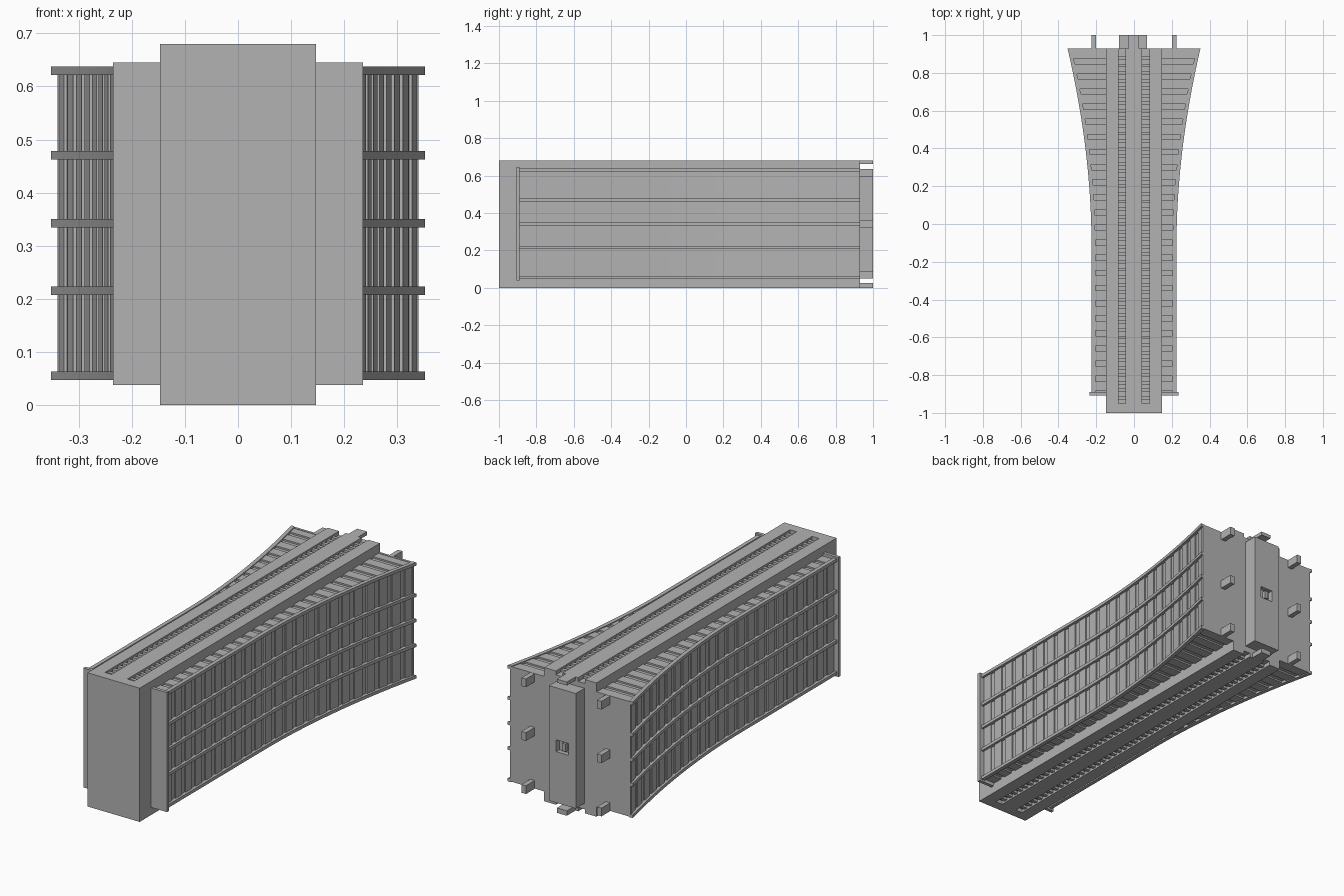
import bpy, bmesh

cube = bpy.data.objects.get("Cube")
if cube:
    bpy.data.objects.remove(cube, do_unlink=True)

grey = bpy.data.materials.new("plain grey")
grey.use_nodes = True
color = (0.45, 0.45, 0.45, 1)
grey.diffuse_color = color
grey.node_tree.nodes["Principled BSDF"].inputs["Base Color"].default_value = color

BACK = 0.93


def add_object(name, bm):
    bmesh.ops.recalc_face_normals(bm, faces=bm.faces)
    mesh = bpy.data.meshes.new(name)
    bm.to_mesh(mesh)
    bm.free()
    mesh.materials.append(grey)
    obj = bpy.data.objects.new(name, mesh)
    bpy.context.scene.collection.objects.link(obj)
    return obj


def prism(bm, outline, z0, z1):
    low = [bm.verts.new((x, y, z0)) for x, y in outline]
    high = [bm.verts.new((x, y, z1)) for x, y in outline]
    bm.faces.new(low)
    bm.faces.new(high)
    for i in range(len(low)):
        j = (i + 1) % len(low)
        bm.faces.new((low[i], low[j], high[j], high[i]))


def box(bm, x0, x1, y0, y1, z0, z1):
    prism(bm, [(x0, y0), (x1, y0), (x1, y1), (x0, y1)], z0, z1)


def mirrored(obj):
    mod = obj.modifiers.new("Mirror", 'MIRROR')
    mod.use_axis[0] = True
    mod.use_clip = False
    return obj


def flare(y):
    """Outer half width along the length."""
    t = max(0, (y + 0.1) / (BACK + 0.1))
    return 0.225 + 0.127 * t ** 1.9


def band(y0, y1, inset, inner, steps):
    """Outline between the flared edge and an inner edge."""
    ys = [y0 + (y1 - y0) * i / steps for i in range(steps + 1)]
    outer = [(flare(y) - inset, y) for y in ys]
    return outer + [(inner(y), y) for y in reversed(ys)]


# Core box with a slightly inset front face
bm = bmesh.new()
box(bm, -0.147, 0.147, -1, BACK, 0.02, 0.66)
add_object("core_box", bm)

# Slotted skins above and below the core
bm = bmesh.new()
for z0, z1 in ((0, 0.02), (0.66, 0.68)):
    box(bm, -0.147, 0.147, -1, -0.95, z0, z1)
    for x0, x1 in ((-0.147, -0.083), (-0.045, 0.043), (0.081, 0.147)):
        box(bm, x0, x1, -0.95, BACK, z0, z1)
add_object("slotted_skins", bm)

# Cross bars lying in the slots
bm = bmesh.new()
for z0, z1 in ((0.008, 0.02), (0.66, 0.672)):
    for i in range(46):
        y = -0.93 + i * 0.04
        for x0, x1 in ((-0.083, -0.045), (0.043, 0.081)):
            box(bm, x0, x1, y, y + 0.018, z0, z1)
add_object("slot_bars", bm)

# Flared side bodies
bm = bmesh.new()
prism(bm, band(-0.89, BACK - 0.01, 0.018, lambda y: 0.14, 40), 0.06, 0.625)
mirrored(add_object("side_body", bm))

# Transverse slats wrapped round the side bodies
bm = bmesh.new()
pitch = 0.08
for i in range(23):
    y = -0.885 + i * pitch
    prism(bm, band(y, min(y + 0.052, BACK), 0.012, lambda y: 0.14, 2), 0.052, 0.633)
mirrored(add_object("side_slats", bm))

# Long horizontal rails
bm = bmesh.new()
for z in (0.055, 0.215, 0.342, 0.47, 0.629):
    prism(bm, band(-0.9, BACK, 0, lambda y: flare(y) - 0.02, 40), z - 0.008, z + 0.008)
mirrored(add_object("side_rails", bm))

# Front and back end plates
bm = bmesh.new()
box(bm, 0.14, 0.235, -0.907, -0.89, 0.038, 0.645)
mirrored(add_object("front_end_plate", bm))
bm = bmesh.new()
box(bm, 0.14, 0.34, BACK - 0.012, BACK, 0.05, 0.635)
mirrored(add_object("back_end_plate", bm))

# Connection blocks on the back
bm = bmesh.new()
for z in (0.07, 0.34, 0.613):
    box(bm, 0.2, 0.225, BACK, 1, z - 0.021, z + 0.021)
mirrored(add_object("back_blocks", bm))

# Central back housing with a shallow notch and bracket
bm = bmesh.new()
box(bm, -0.08, 0.07, BACK, 0.975, 0.05, 0.635)
box(bm, -0.08, 0.07, 0.975, 1, 0.05, 0.31)
box(bm, -0.08, 0.07, 0.975, 1, 0.37, 0.635)
box(bm, 0.03, 0.07, 0.975, 1, 0.31, 0.37)
box(bm, -0.08, -0.04, 0.975, 1, 0.31, 0.37)
box(bm, -0.02, 0.0, 0.975, 0.995, 0.32, 0.36)
add_object("back_housing", bm)

# Tongues at the top and bottom of the back
bm = bmesh.new()
for z0, z1 in ((0, 0.025), (0.662, 0.68)):
    box(bm, -0.03, 0.026, BACK, 1, z0, z1)
add_object("back_tongues", bm)
